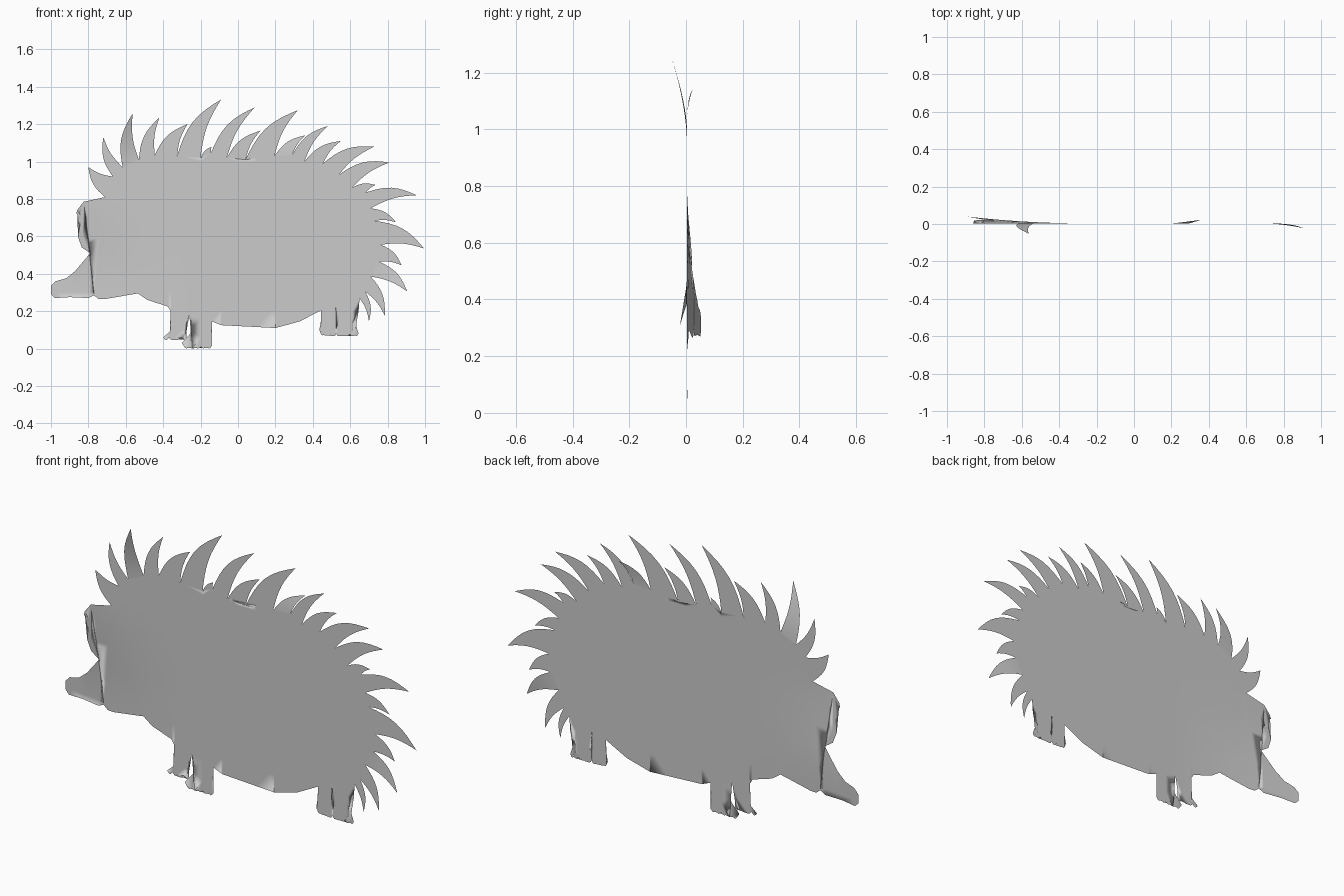
import bpy
import bmesh
import math
from mathutils import Vector

default_cube = bpy.data.objects.get("Cube")
if default_cube:
    bpy.data.objects.remove(default_cube, do_unlink=True)

# One plain grey for the whole sheet
GREY = (0.6, 0.6, 0.6, 1)
grey = bpy.data.materials.new("plain_grey")
grey.use_nodes = True
grey.diffuse_color = GREY
grey.node_tree.nodes["Principled BSDF"].inputs["Base Color"].default_value = GREY


def clamp(value):
    return max(0.0, min(1.0, value))


def sheet_depth(x, z):
    """The sheet is almost flat and curls backwards towards the snout."""
    reach = clamp((-0.25 - x) / 0.75)
    low = clamp((0.75 - z) / 0.35)
    return 0.003 + 0.05 * reach ** 2 * low


def finish(name, bm):
    mesh = bpy.data.meshes.new(name)
    bm.to_mesh(mesh)
    bm.free()
    mesh.materials.append(grey)
    obj = bpy.data.objects.new(name, mesh)
    bpy.context.collection.objects.link(obj)
    for face in mesh.polygons:
        face.use_smooth = True
    return obj


def flat_part(name, outline):
    """Fill an outline, slice it into a lattice and curl it."""
    bm = bmesh.new()
    bm.faces.new([bm.verts.new((x, 0, z)) for x, z in outline])
    bmesh.ops.triangulate(bm, faces=bm.faces[:])
    for axis in (Vector((1, 0, 0)), Vector((0, 0, 1))):
        for step in range(-9, 13):
            bmesh.ops.bisect_plane(
                bm, geom=bm.verts[:] + bm.edges[:] + bm.faces[:],
                plane_co=axis * (step / 10), plane_no=axis)
    for vert in bm.verts:
        vert.co.y = sheet_depth(vert.co.x, vert.co.z)
    return finish(name, bm)


def bowed_edge(start, end, bulge, steps):
    """Points from start to end, bowed to the left of the direction."""
    along = end - start
    side = Vector((-along.y, along.x))
    return [start + along * (i / steps)
            + side * (bulge * math.sin(math.pi * i / steps))
            for i in range(steps + 1)]


def spine(name, left_base, tip, right_base, curl, steps=8):
    """Curved, tapering spine between two notches of the body."""
    left = bowed_edge(Vector(left_base), Vector(tip), 0.12, steps)
    right = bowed_edge(Vector(right_base), Vector(tip), 0.07, steps)
    bm = bmesh.new()

    def row(points):
        return [bm.verts.new((p.x, sheet_depth(p.x, p.y)
                              + curl * (i / steps) ** 1.5, p.y))
                for i, p in enumerate(points[:-1])]

    left_row, right_row = row(left), row(right)
    point = bm.verts.new((tip[0], sheet_depth(*tip) + curl, tip[1]))
    for i in range(steps - 1):
        bm.faces.new((left_row[i], right_row[i],
                      right_row[i + 1], left_row[i + 1]))
    bm.faces.new((left_row[-1], right_row[-1], point))
    return finish(name, bm)


def toes(start, end, count, depth=0.014):
    """Scalloped sole between the two ends of a foot."""
    a, b = Vector(start), Vector(end)
    samples = count * 4
    return [tuple(a.lerp(b, i / samples)
                  - Vector((0, depth * abs(math.sin(math.pi * i / 4)))))
            for i in range(1, samples)]


def leg(name, outer, inner, count):
    return flat_part(name, outer + toes(outer[-1], inner[0], count) + inner)


# Spines from forehead to rump: tip, then the notch that follows, then curl
first_notch = (-0.71, 0.81)
spines = [
    ((-0.8, 0.97), (-0.67, 0.92), 0),
    ((-0.72, 1.13), (-0.617, 0.97), 0),
    ((-0.563, 1.257), (-0.53, 1.01), -0.055),
    ((-0.42, 1.235), (-0.445, 1.035), 0),
    ((-0.27, 1.2), (-0.325, 1.03), 0),
    ((-0.09, 1.332), (-0.2, 1.02), 0),
    ((-0.14, 1.08), (-0.145, 1.045), 0),
    ((0.09, 1.29), (-0.06, 1.02), 0),
    ((0.12, 1.165), (0.04, 1.01), 0),
    ((0.32, 1.275), (0.195, 1.03), 0),
    ((0.36, 1.14), (0.29, 1.035), 0.02),
    ((0.48, 1.19), (0.355, 1), 0),
    ((0.55, 1.11), (0.455, 0.99), 0),
    ((0.73, 1.08), (0.54, 0.93), 0),
    ((0.81, 0.995), (0.61, 0.86), 0),
    ((0.735, 0.875), (0.685, 0.835), 0),
    ((0.955, 0.82), (0.71, 0.75), 0),
    ((0.845, 0.675), (0.73, 0.683), 0),
    ((0.995, 0.535), (0.765, 0.555), 0),
    ((0.875, 0.445), (0.755, 0.465), 0),
    ((0.905, 0.305), (0.71, 0.385), -0.025),
    ((0.785, 0.175), (0.68, 0.305), 0),
    ((0.7, 0.145), (0.65, 0.27), 0),
]
notches = [first_notch] + [notch for _, notch, _ in spines]
for i, (tip, notch, curl) in enumerate(spines):
    spine(f"spine_{i + 1}", notches[i], tip, notch, curl)

# Body: brow, snout, chin and belly, closed along the spine notches
brow = [(-0.825, 0.785), (-0.86, 0.74), (-0.865, 0.72), (-0.835, 0.705),
        (-0.85, 0.66), (-0.855, 0.595), (-0.835, 0.54), (-0.79, 0.51)]
snout = [(-0.87, 0.415), (-0.92, 0.375), (-0.975, 0.36), (-1, 0.335),
         (-1, 0.29), (-0.98, 0.27), (-0.9, 0.275), (-0.8, 0.27)]
chin = [(-0.77, 0.285), (-0.745, 0.265), (-0.71, 0.265), (-0.535, 0.295),
        (-0.485, 0.26), (-0.375, 0.225)]
front_tops = [(-0.36, 0.2), (-0.26, 0.18), (-0.14, 0.145)]
belly = [(-0.12, 0.137), (-0.09, 0.125), (0.2, 0.11), (0.33, 0.145)]
hind_tops = [(0.445, 0.205), (0.525, 0.235)]
flat_part("body", brow + snout + chin + front_tops + belly + hind_tops
          + notches[::-1])

# Legs hang from the belly line
leg("far_front_leg",
    [front_tops[0], (-0.355, 0.145), (-0.365, 0.09), (-0.4, 0.06)],
    [(-0.275, 0.06), (-0.28, 0.09), (-0.275, 0.155), front_tops[1]], 4)
leg("near_front_leg",
    [front_tops[1], (-0.25, 0.15), (-0.255, 0.08), (-0.3, 0.03),
     (-0.29, 0.014)],
    [(-0.14, 0.014), (-0.14, 0.07), front_tops[2]], 5)
leg("far_hind_leg",
    [hind_tops[0], (0.445, 0.155), (0.435, 0.1), (0.44, 0.085)],
    [(0.525, 0.08), (0.525, 0.13), (0.515, 0.22), hind_tops[1]], 4)
leg("near_hind_leg",
    [hind_tops[1], (0.535, 0.22), (0.54, 0.155), (0.525, 0.105),
     (0.525, 0.08)],
    [(0.645, 0.08), (0.63, 0.125), (0.645, 0.2), notches[-1]], 5)
